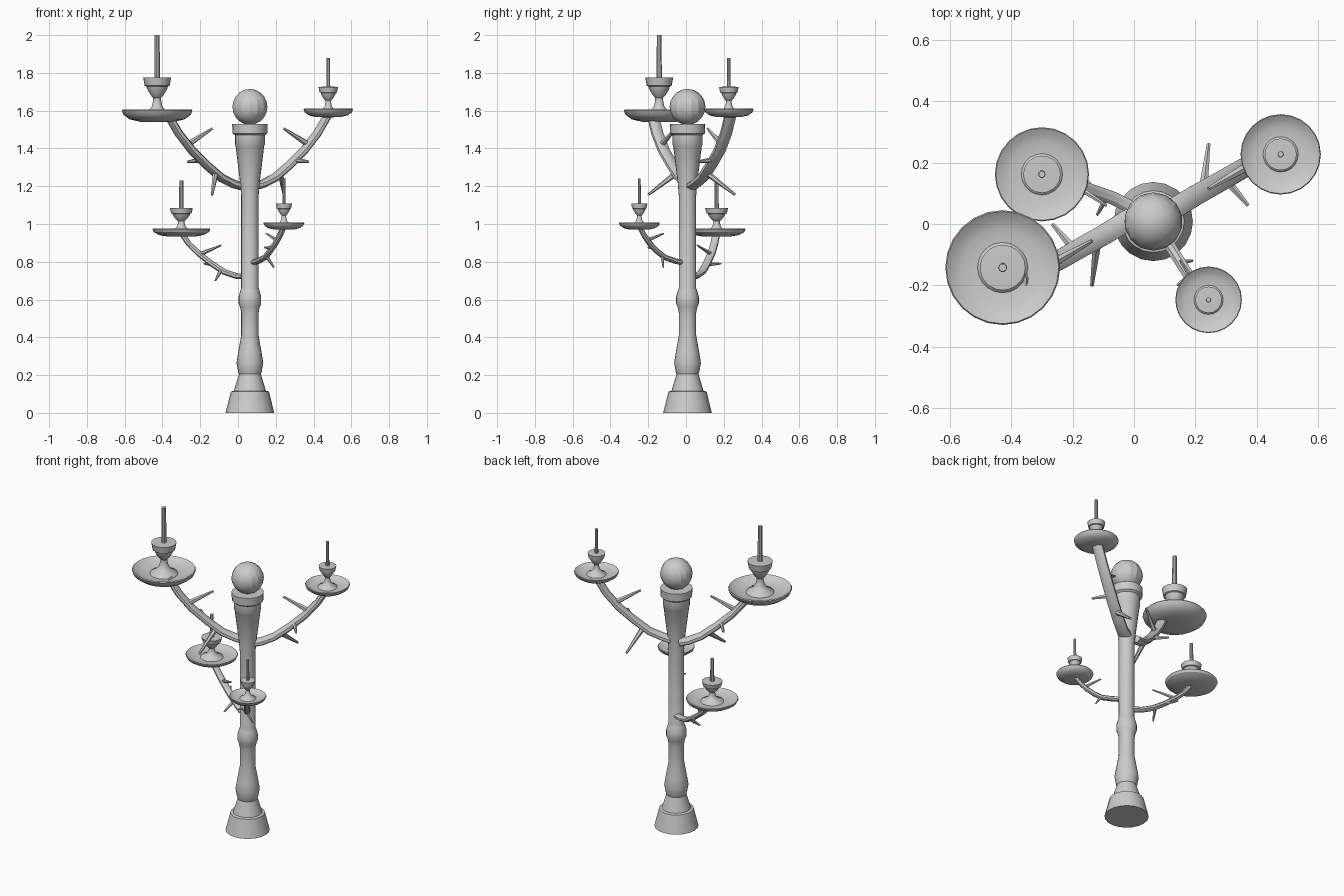
import bpy, bmesh, math
from mathutils import Vector

if "Cube" in bpy.data.objects:
    bpy.data.objects.remove(bpy.data.objects["Cube"])

def finish(bm, name, angle=32):
    bmesh.ops.recalc_face_normals(bm, faces=bm.faces)
    me = bpy.data.meshes.new(name)
    bm.to_mesh(me)
    bm.free()
    ob = bpy.data.objects.new(name, me)
    bpy.context.collection.objects.link(ob)
    bpy.ops.object.select_all(action='DESELECT')
    ob.select_set(True)
    bpy.context.view_layer.objects.active = ob
    bpy.ops.object.shade_smooth_by_angle(angle=math.radians(angle))
    return ob

def loft(bm, rings):
    # rings of points joined by quads, closed at both ends
    vs = [[bm.verts.new(p) for p in r] for r in rings]
    n = len(vs[0])
    for a, b in zip(vs, vs[1:]):
        for i in range(n):
            bm.faces.new((a[i], a[(i + 1) % n], b[(i + 1) % n], b[i]))
    bm.faces.new(vs[0][::-1])
    bm.faces.new(vs[-1])

def lathe(name, profile, loc, sides, sxy=1, sz=1):
    bm = bmesh.new()
    ang = [math.tau * i / sides for i in range(sides)]
    loft(bm, [[(loc[0] + r * sxy * math.cos(a), loc[1] + r * sxy * math.sin(a),
                loc[2] + z * sz) for a in ang] for r, z in profile])
    return finish(bm, name)

def sweep(name, path, radii, sides=8):
    # elliptical section: radii are (side, up) at each path point
    pts = [Vector(p) for p in path]
    rings = []
    for i, p in enumerate(pts):
        t = (pts[min(i + 1, len(pts) - 1)] - pts[max(i - 1, 0)]).normalized()
        side = t.cross(Vector((0, 0, 1)))
        side = side.normalized() if side.length > 1e-4 else Vector((1, 0, 0))
        up = side.cross(t)
        rs, ru = radii[i]
        rings.append([p + side * rs * math.cos(a) + up * ru * math.sin(a)
                      for a in (math.tau * (k + .5) / sides for k in range(sides))])
    bm = bmesh.new()
    loft(bm, rings)
    return finish(bm, name)

CX, CY = 0.063, 0.008

# turned post
lathe("post", [(.129, 0), (.101, .113), (.085, .117), (.058, .205), (.062, .215),
               (.071, .265), (.062, .32), (.046, .41), (.046, .53), (.052, .56),
               (.060, .58), (.060, .615), (.050, .65), (.046, .66), (.046, 1.15),
               (.052, 1.22), (.076, 1.415), (.079, 1.42), (.079, 1.47), (.092, 1.48),
               (.094, 1.53)], (CX, CY, 0), 20)

# ball finial
bm = bmesh.new()
bmesh.ops.create_uvsphere(bm, u_segments=14, v_segments=10, radius=.095)
bmesh.ops.translate(bm, verts=bm.verts, vec=(CX, CY, 1.62))
finish(bm, "ball_finial", 20)

# drip dish, holder cup and candle profiles
DISH = [(.03, 0), (.09, .001), (.145, .014), (.178, .038), (.187, .06), (.183, .066),
        (.16, .05), (.13, .038), (.07, .034)]
CUP = [(.085, .03), (.078, .042), (.045, .06), (.027, .085), (.021, .115), (.021, .128),
       (.034, .142), (.052, .172), (.057, .188), (.066, .192), (.074, .235), (.05, .236)]
CANDLE = [(.015, .225), (.013, .46)]

# upper arm, reused by a half turn for the opposite side
UP_PATH = [(.085, .03, 1.2), (.13, .05, 1.212), (.195, .09, 1.245), (.27, .132, 1.31),
           (.35, .178, 1.39), (.42, .212, 1.48), (.475, .235, 1.575)]
UP_THORNS = [((.365, .185, 1.425), (.243, .115, 1.505)),
             ((.295, .15, 1.34), (.372, .06, 1.33)),
             ((.225, .11, 1.27), (.243, .26, 1.155))]
def turn(p):
    return (.106 - p[0], .06 - p[1], p[2])

# name, dish position, xy scale, z scale, arm path, (half width, half height), thorns
branches = [
    ("upper_right", (.478, .227, 1.565), .70, .685, UP_PATH, (.038, .023), UP_THORNS),
    ("upper_left", (-.428, -.142, 1.54), 1, 1, [turn(p) for p in UP_PATH], (.038, .023),
     [(turn(a), turn(b)) for a, b in UP_THORNS]),
    ("lower_left", (-.30, .162, .933), .82, .645,
     [(.045, .03, .72), (-.01, .055, .725), (-.07, .085, .745), (-.14, .11, .79),
      (-.21, .135, .845), (-.26, .15, .895), (-.295, .16, .945)], (.024, .016),
     [((-.19, .125, .845), (-.09, .06, .887)), ((-.13, .1, .785), (-.18, .185, .79)),
      ((-.09, .085, .755), (-.12, .03, .7))]),
    ("lower_right", (.243, -.247, .97), .58, .587,
     [(.075, -.015, .795), (.11, -.06, .805), (.145, -.115, .825), (.172, -.158, .86),
      (.2, -.195, .9), (.222, -.222, .94), (.24, -.245, .985)], (.02, .015),
     [((.203, -.2, .915), (.15, -.118, .95)), ((.18, -.17, .875), (.14, -.2, .875)),
      ((.15, -.125, .83), (.19, -.12, .77))]),
]

for name, loc, sxy, sz, path, (w, h), thorns in branches:
    lathe(name + "_dish", DISH, loc, 24, sxy, sz)
    lathe(name + "_cup", CUP, loc, 20, sxy, sz)
    lathe(name + "_candle", CANDLE, loc, 10, sxy, sz)
    n = len(path) - 1
    sweep(name + "_arm", path, [(w * (1 - .12 * i / n), h * (1 - .12 * i / n))
                                for i in range(n + 1)])
    for k, (a, b) in enumerate(thorns):
        r = h * .72
        sweep(f"{name}_thorn_{k + 1}", [a, b], [(r, r), (r * .4, r * .4)], 6)
